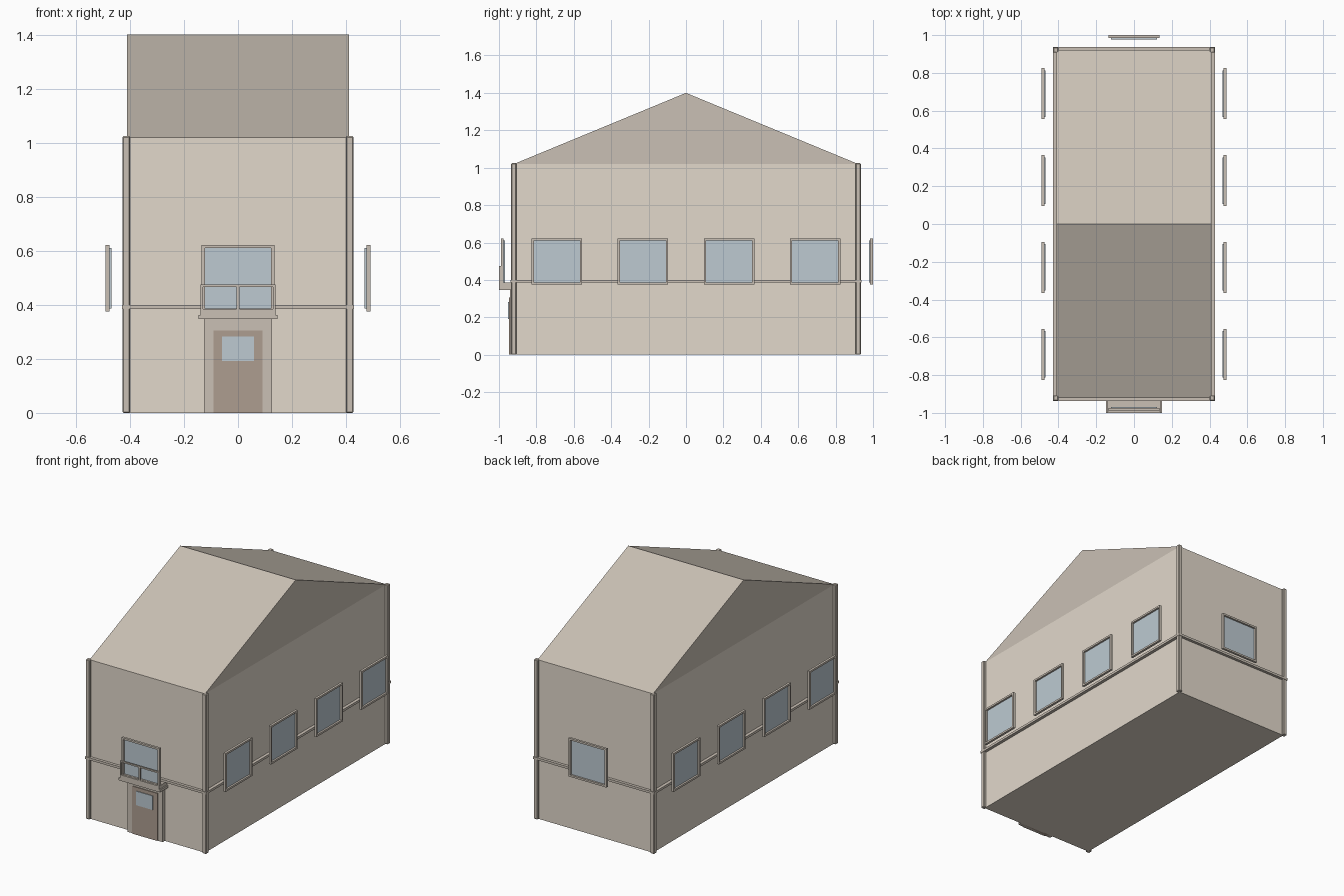
import bpy, bmesh
from math import radians
from mathutils import Matrix

if "Cube" in bpy.data.objects:
    bpy.data.objects.remove(bpy.data.objects["Cube"])


def material(name, rgb):
    m = bpy.data.materials.new(name)
    m.diffuse_color = (*rgb, 1)
    m.use_nodes = True
    m.node_tree.nodes["Principled BSDF"].inputs["Base Color"].default_value = m.diffuse_color
    return m


WALL = material("wall_plaster", (0.76, 0.69, 0.60))
TRIM = material("trim_stone", (0.59, 0.53, 0.46))
WOOD = material("door_wood", (0.42, 0.34, 0.28))
GLASS = material("window_glass", (0.51, 0.59, 0.64))


def boxes(name, mat, spans, bevel=0, turn=0):
    """One object made of boxes given as (x0, x1, y0, y1, z0, z1)."""
    bm = bmesh.new()
    for x0, x1, y0, y1, z0, z1 in spans:
        m = (Matrix.Translation(((x0 + x1) / 2, (y0 + y1) / 2, (z0 + z1) / 2))
             @ Matrix.Diagonal((x1 - x0, y1 - y0, z1 - z0, 1)))
        bmesh.ops.create_cube(bm, size=1, matrix=m)
    return finish(name, mat, bm, bevel, turn)


def finish(name, mat, bm, bevel=0, turn=0):
    bmesh.ops.rotate(bm, matrix=Matrix.Rotation(radians(turn), 3, 'Z'), verts=bm.verts)
    bmesh.ops.recalc_face_normals(bm, faces=bm.faces)
    me = bpy.data.meshes.new(name)
    bm.to_mesh(me)
    bm.free()
    me.materials.append(mat)
    ob = bpy.data.objects.new(name, me)
    bpy.context.collection.objects.link(ob)
    if bevel:
        b = ob.modifiers.new("bevel", 'BEVEL')
        b.width, b.segments = bevel, 1
    return ob


def window(name, along, out, turn):
    """Window facing -y at distance out, then turned about z."""
    def ring(w, z0, z1, t):
        bm = bmesh.new()
        rows = []
        for y in (-out, -out + 0.015):
            for d in (0, t):
                a, b, lo, hi = along - w + d, along + w - d, z0 + d, z1 - d
                rows.append([bm.verts.new((x, y, z)) for x, z in
                             ((a, lo), (b, lo), (b, hi), (a, hi))])
        fo, fi, bo, bi = rows
        for i in range(4):
            j = (i + 1) % 4
            for p, q in ((fo, fi), (fi, bi), (bi, bo), (bo, fo)):
                bm.faces.new((p[i], p[j], q[j], q[i]))
        return bm
    finish(name + "_frame", TRIM, ring(0.135, 0.375, 0.622, 0.012), 0, turn)
    boxes(name + "_glass", GLASS,
          [(along - 0.123, along + 0.123, -out + 0.012, -out + 0.022, 0.387, 0.61)], 0, turn)


# Main walls
boxes("walls", WALL, [(-0.41, 0.41, -0.92, 0.92, 0, 1.02)])

# Gable roof prism, ridge running across the width
bm = bmesh.new()
ends = [[bm.verts.new((x, y, z)) for y, z in ((-0.92, 1.02), (0.92, 1.02), (0, 1.4))]
        for x in (-0.41, 0.41)]
for e in ends:
    bm.faces.new(e)
for i in range(3):
    j = (i + 1) % 3
    bm.faces.new((ends[0][i], ends[0][j], ends[1][j], ends[1][i]))
finish("roof", TRIM, bm)

# Corner posts
for sx, nx in ((-1, "left"), (1, "right")):
    for sy, ny in ((-1, "front"), (1, "back")):
        x, y = 0.414 * sx, 0.921 * sy
        boxes(f"corner_post_{ny}_{nx}", TRIM,
              [(x - 0.014, x + 0.014, y - 0.014, y + 0.014, 0, 1.024)], 0.004)

# Belt course around the building
boxes("belt_course", TRIM,
      [(-0.43, 0.43, s - 0.01, s + 0.01, 0.385, 0.4) for s in (-0.928, 0.928)]
      + [(s - 0.01, s + 0.01, -0.918, 0.918, 0.385, 0.4) for s in (-0.42, 0.42)])

# Windows on every side
for i, y in enumerate((-0.69, -0.23, 0.23, 0.69)):
    window(f"right_window_{i + 1}", y, 0.49, 90)
    window(f"left_window_{i + 1}", y, 0.49, -90)
window("front_window", 0, 0.99, 0)
window("back_window", 0, 1.0, 180)

# Door with surround and pane
boxes("door_surround", TRIM, [(-0.125, 0.125, -0.942, -0.91, 0, 0.35)])
boxes("door", WOOD, [(-0.09, 0.09, -0.947, -0.915, 0, 0.305)])
boxes("door_pane", GLASS, [(-0.06, 0.06, -0.951, -0.93, 0.192, 0.282)])

# Balcony slab and front railing
boxes("balcony_slab", TRIM, [(-0.147, 0.147, -1, -0.915, 0.347, 0.363),
                             (-0.139, 0.139, -1, -0.915, 0.363, 0.385)])
boxes("balcony_railing", TRIM,
      [(-0.139, 0.139, -1, -0.99, 0.466, 0.475)]
      + [(x - 0.005, x + 0.005, -1, -0.99, 0.385, 0.466) for x in (-0.134, 0, 0.134)])
